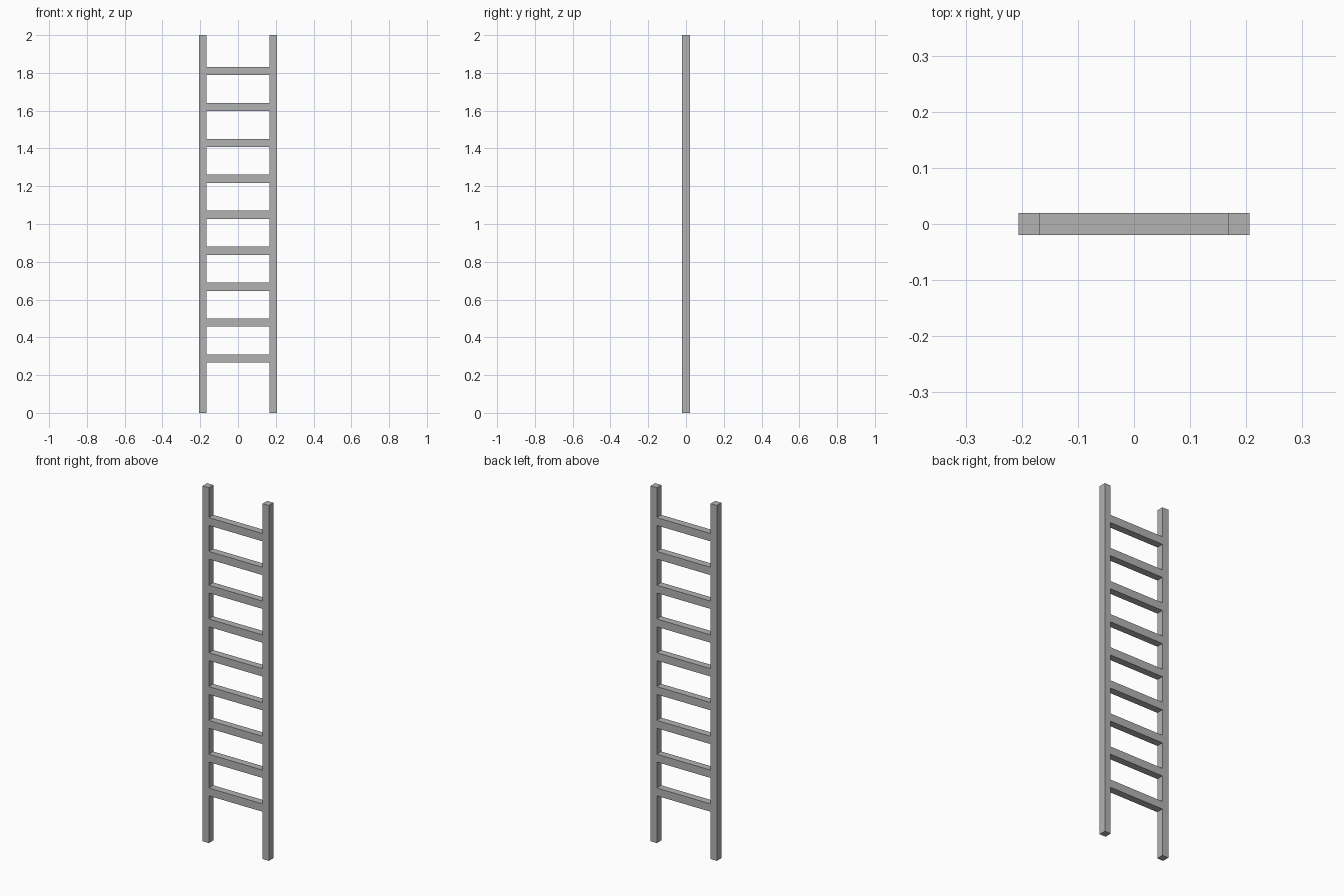
import bpy

if "Cube" in bpy.data.objects:
    bpy.data.objects.remove(bpy.data.objects["Cube"])

# Single grey finish
grey = bpy.data.materials.new("grey")
grey.diffuse_color = (0.45, 0.45, 0.45, 1)
grey.use_nodes = True
grey.node_tree.nodes["Principled BSDF"].inputs["Base Color"].default_value = grey.diffuse_color


def box(name, center, size):
    bpy.ops.mesh.primitive_cube_add(size=1, location=center)
    ob = bpy.context.object
    ob.name = name
    ob.scale = size
    bpy.ops.object.transform_apply(location=False, rotation=False, scale=True)
    ob.data.materials.append(grey)
    return ob


RAIL_X, RAIL_W, DEPTH = 0.187, 0.038, 0.04
RUNG_COUNT, RUNG_Z, RUNG_STEP, RUNG_H = 9, 0.288, 0.1902, 0.044

# Upright side rails
for side, label in ((-1, "left"), (1, "right")):
    box(label + "_rail", (side * RAIL_X, 0, 1), (RAIL_W, DEPTH, 2))

# Evenly spaced rungs, ending at the inner rail faces
for i in range(RUNG_COUNT):
    box(f"rung_{i + 1}", (0, 0, RUNG_Z + i * RUNG_STEP),
        (2 * RAIL_X - RAIL_W, DEPTH, RUNG_H))
